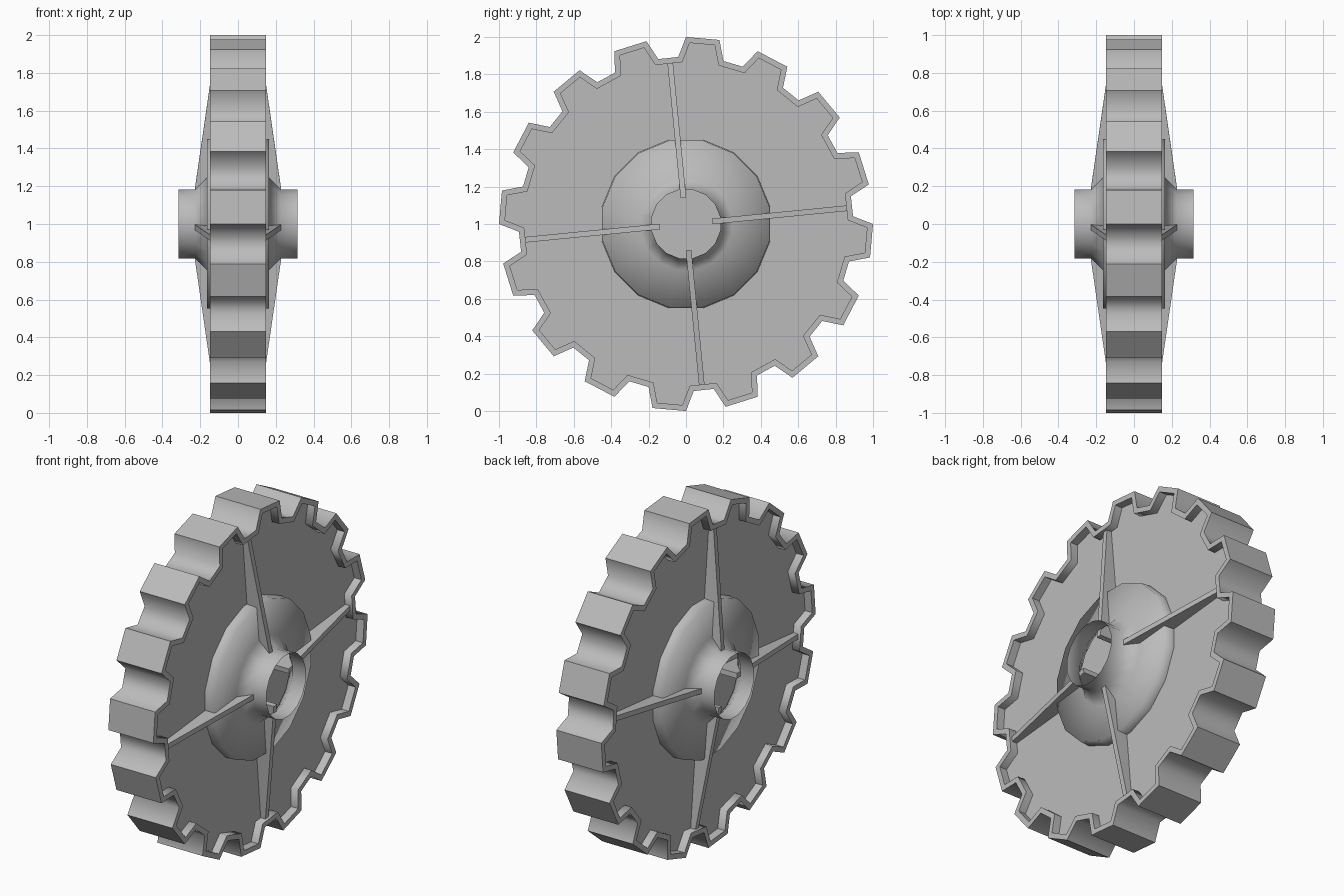
import bpy, bmesh, math
from mathutils import Vector

if "Cube" in bpy.data.objects:
    bpy.data.objects.remove(bpy.data.objects["Cube"])

gray = bpy.data.materials.new("plain gray")
gray.use_nodes = True
COLOR = (0.5, 0.5, 0.5, 1)
gray.diffuse_color = COLOR
gray.node_tree.nodes["Principled BSDF"].inputs["Base Color"].default_value = COLOR

TEETH = 16
HALF = 0.147     # half width of the rim
WEB = 0.1        # half thickness of the recessed web
WALL = 0.03      # rim wall thickness


def finish(bm, name, recalc=True):
    if recalc:
        bmesh.ops.recalc_face_normals(bm, faces=bm.faces)
    mesh = bpy.data.meshes.new(name)
    bm.to_mesh(mesh)
    bm.free()
    mesh.materials.append(gray)
    obj = bpy.data.objects.new(name, mesh)
    bpy.context.collection.objects.link(obj)
    obj.location.z = 1
    return obj


def polar(deg, r):
    """Point in the wheel plane, angle clockwise from the top."""
    a = math.radians(deg)
    return Vector((r * math.sin(a), r * math.cos(a)))


def inset(points, d):
    """Mitred inward offset of a clockwise outline."""
    out = []
    for i, p in enumerate(points):
        a = (p - points[i - 1]).normalized()
        b = (points[(i + 1) % len(points)] - p).normalized()
        na, nb = Vector((a.y, -a.x)), Vector((b.y, -b.x))
        out.append(p + (na + nb) * d / (1 + na.dot(nb)))
    return out


# Toothed wheel: rim wall with a recessed web on both sides
outline = []
for t in range(TEETH):
    mid = 5.15 + t * 360 / TEETH
    for off, r in ((-7.8, 0.894), (-5.15, 1), (5.15, 1), (7.8, 0.894)):
        outline.append(polar(mid + off, r))
inner = inset(outline, WALL)

bm = bmesh.new()
rings = [[bm.verts.new((x, p.x, p.y)) for p in pts] for x, pts in (
    (-WEB, inner), (-HALF, inner), (-HALF, outline),
    (HALF, outline), (HALF, inner), (WEB, inner))]
n = len(outline)
for a, b in zip(rings, rings[1:]):
    for i in range(n):
        j = (i + 1) % n
        bm.faces.new((a[i], a[j], b[j], b[i]))
bm.faces.new(rings[0])
bm.faces.new(rings[-1])
wheel = finish(bm, "toothed_wheel")
for o in bpy.context.selected_objects:
    o.select_set(False)
wheel.select_set(True)
bpy.context.view_layer.objects.active = wheel
bpy.ops.object.shade_smooth_by_angle(angle=math.radians(68))


# Hub: flange, fillet and open tube, turned around the axle
def make_hub(side, name):
    profile = ((WEB, 0.459), (0.163, 0.455), (0.165, 0.25), (0.225, 0.187), (0.315, 0.187))
    sides = 16
    bm = bmesh.new()
    rings = []
    for x, r in profile:
        pts = [polar((k + 0.5) * 360 / sides, r) for k in range(sides)]
        rings.append([bm.verts.new((side * x, p.x, p.y)) for p in pts])
    for a, b in zip(rings, rings[1:]):
        for k in range(sides):
            j = (k + 1) % sides
            quad = (a[k], b[k], b[j], a[j])
            f = bm.faces.new(quad if side > 0 else quad[::-1])
            f.smooth = True
    # make the open shell face outward
    bm.normal_update()
    tube = bm.faces[-1] if bm.faces.ensure_lookup_table() is None else None
    c = tube.calc_center_median()
    if tube.normal.dot(Vector((0, c.y, c.z))) < 0:
        bmesh.ops.reverse_faces(bm, faces=bm.faces)
    finish(bm, name, recalc=False)


# Tapered rib running from inside the hub to the rim
def make_rib(side, angle, name):
    bm = bmesh.new()
    across = polar(angle + 90, 0.015)
    loops = []
    for s in (-1, 1):
        loop = []
        for r, x in ((0.14, WEB), (0.14, 0.235), (0.868, 0.13), (0.868, WEB)):
            p = polar(angle, r) + across * s
            loop.append(bm.verts.new((side * x, p.x, p.y)))
        loops.append(loop)
        bm.faces.new(loop)
    a, b = loops
    for i in range(4):
        j = (i + 1) % 4
        bm.faces.new((a[i], a[j], b[j], b[i]))
    finish(bm, name)


for side, label in ((1, "left"), (-1, "right")):
    make_hub(side, label + "_hub")
    for q in range(4):
        make_rib(side, q * 90 - 5.6, f"{label}_rib_{q + 1}")
